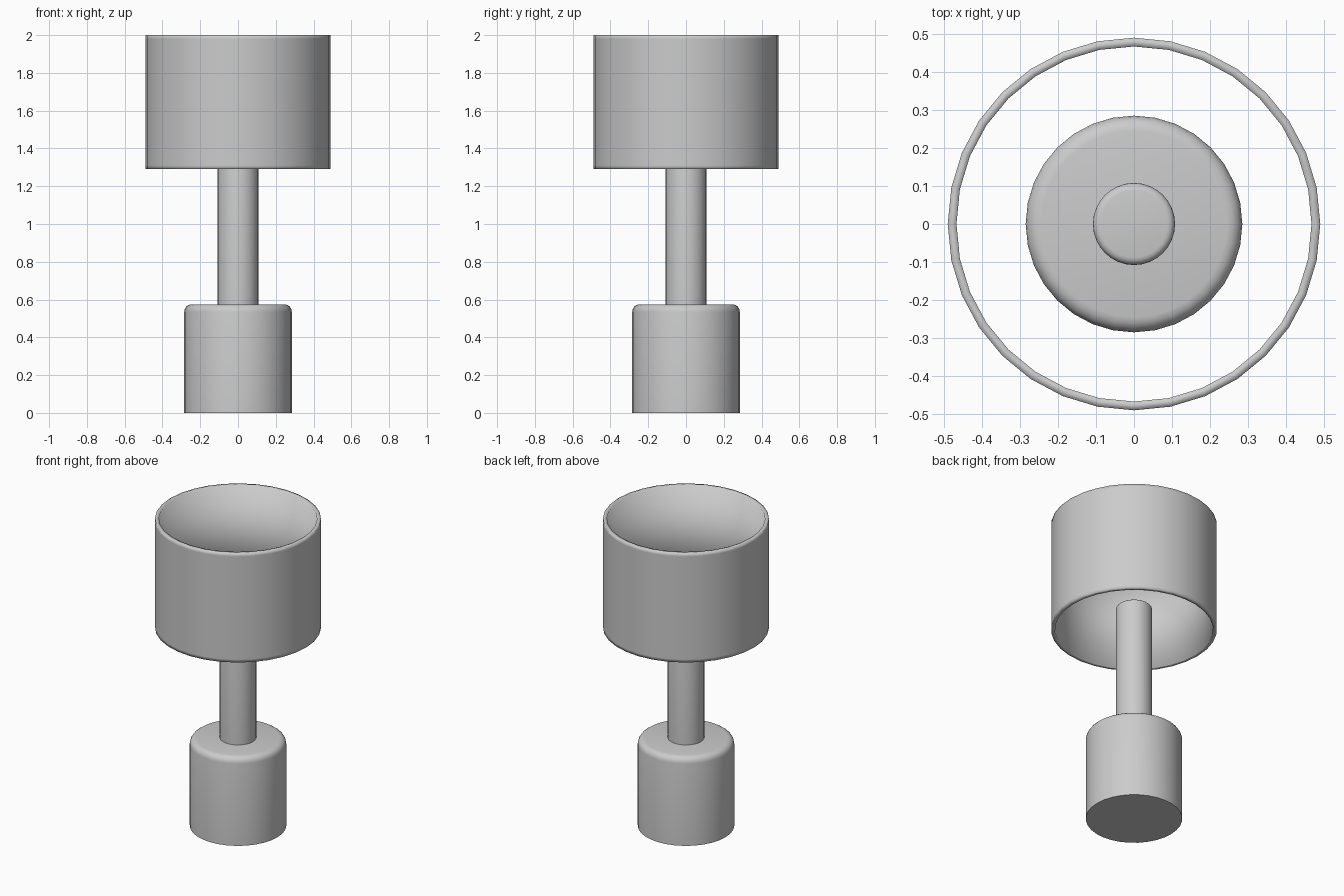
import bpy, bmesh, math

if "Cube" in bpy.data.objects:
    bpy.data.objects.remove(bpy.data.objects["Cube"])

SIDES = 32


def lathe(name, profile, closed=False, angle=50):
    """Revolve an (r, z) profile around z; open profiles are capped at both ends."""
    bm = bmesh.new()
    rings = [[bm.verts.new((r * math.cos(2 * math.pi * i / SIDES),
                            r * math.sin(2 * math.pi * i / SIDES), z))
              for i in range(SIDES)] for r, z in profile]
    pairs = list(zip(rings, rings[1:]))
    if closed:
        pairs.append((rings[-1], rings[0]))
    else:
        bm.faces.new(rings[0][::-1])
        bm.faces.new(rings[-1])
    for a, b in pairs:
        for i in range(SIDES):
            j = (i + 1) % SIDES
            bm.faces.new((a[i], a[j], b[j], b[i]))
    bmesh.ops.recalc_face_normals(bm, faces=bm.faces)
    mesh = bpy.data.meshes.new(name)
    bm.to_mesh(mesh)
    bm.free()
    obj = bpy.data.objects.new(name, mesh)
    bpy.context.collection.objects.link(obj)
    bpy.ops.object.select_all(action='DESELECT')
    obj.select_set(True)
    bpy.context.view_layer.objects.active = obj
    bpy.ops.object.shade_smooth_by_angle(angle=math.radians(angle))
    return obj


def rounded_rod(r, z0, z1, bevel, steps=4):
    """Profile of a cylinder with a rounded top edge."""
    arc = [math.pi / 2 * k / steps for k in range(steps + 1)]
    return [(r, z0)] + [(r - bevel + bevel * math.cos(a),
                         z1 - bevel + bevel * math.sin(a)) for a in arc]


# Heavy round base with a softened top edge
lathe("lamp_base", rounded_rod(0.285, 0.0, 0.575, 0.04))

# Stem, ending just inside the shade
lathe("lamp_stem", rounded_rod(0.108, 0.56, 1.44, 0.02))

# Open drum shade with a thin wall
lathe("lamp_shade", [(0.49, 1.29), (0.49, 1.31), (0.49, 1.98), (0.49, 2.0),
                     (0.467, 2.0), (0.467, 1.29)], closed=True, angle=100)
